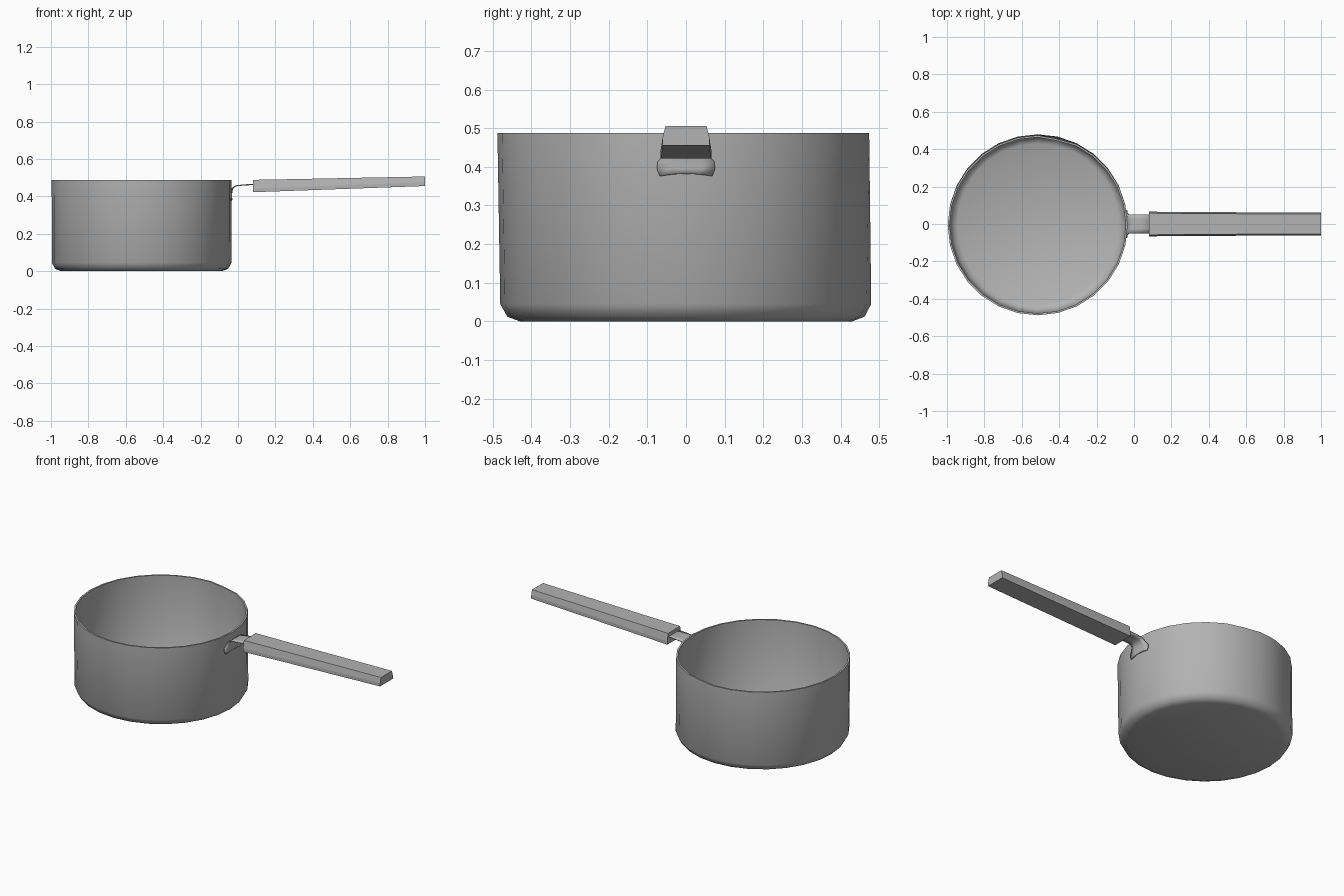
import bpy, bmesh, math
from mathutils import Vector

cube = bpy.data.objects.get("Cube")
if cube:
    bpy.data.objects.remove(cube)

# One brushed steel colour
steel = bpy.data.materials.new("steel grey")
steel.use_nodes = True
colour = (0.45, 0.45, 0.45, 1)
steel.diffuse_color = colour
steel.node_tree.nodes["Principled BSDF"].inputs["Base Color"].default_value = colour


def finish(name, bm, angle=None):
    bmesh.ops.recalc_face_normals(bm, faces=bm.faces)
    mesh = bpy.data.meshes.new(name)
    bm.to_mesh(mesh)
    bm.free()
    mesh.materials.append(steel)
    obj = bpy.data.objects.new(name, mesh)
    bpy.context.collection.objects.link(obj)
    if angle:
        bpy.ops.object.select_all(action="DESELECT")
        obj.select_set(True)
        bpy.context.view_layer.objects.active = obj
        bpy.ops.object.shade_smooth_by_angle(angle=math.radians(angle))
    return obj


def loft(bm, rings, closed=True):
    """Bridge successive rings of points; closed rings also get end caps."""
    loops = [[bm.verts.new(p) for p in ring] for ring in rings]
    count = len(loops[0])
    for a, b in zip(loops, loops[1:]):
        for i in range(count if closed else count - 1):
            j = (i + 1) % count
            bm.faces.new((a[i], a[j], b[j], b[i]))
    if closed:
        bm.faces.new(loops[0])
        bm.faces.new(loops[-1])


# Pan: thin wall around an open bowl, with a rounded base
CENTRE_X, SIDES, HEIGHT = -0.515, 28, 0.487
profile = [(0.43, 0), (0.462, 0.012), (0.48, 0.045), (0.481, HEIGHT),
           (0.471, HEIGHT), (0.469, 0.055), (0.455, 0.028), (0.43, 0.015)]
rings = []
for radius, z in profile:
    ring = []
    for i in range(SIDES):
        a = 2 * math.pi * i / SIDES
        x, y = radius * math.cos(a), radius * math.sin(a)
        y -= 0.007 * z / HEIGHT
        # The rim is slightly flattened at the back right
        if z == HEIGHT:
            cut = math.radians(76)
            over = x * math.cos(cut) + y * math.sin(cut) - (radius - 0.014)
            if over > 0:
                x -= over * math.cos(cut)
                y -= over * math.sin(cut)
        ring.append((CENTRE_X + x, y, z))
    rings.append(ring)
bm = bmesh.new()
loft(bm, rings)
finish("pan", bm, 50)

# Bracket: flared plate on the wall, bending out into a flat strap
bm = bmesh.new()
path = [(-0.033, 0.382, 0.068), (-0.034, 0.395, 0.075), (-0.034, 0.413, 0.073),
        (-0.033, 0.428, 0.06), (-0.027, 0.445, 0.051), (-0.012, 0.456, 0.05),
        (0.03, 0.461, 0.05), (0.1, 0.464, 0.05)]
strips = []
for k, (x, z, half) in enumerate(path):
    strip = []
    for t in (-1, -0.5, 0, 0.5, 1):
        y = t * half
        # The plate follows the curve of the wall
        wrap = 0.481 - math.sqrt(0.481 ** 2 - y ** 2) if k < 5 else 0
        scallop = -0.006 * t * t if k == 0 else 0
        strip.append((x - wrap, y, z + scallop))
    strips.append(strip)
loft(bm, strips, closed=False)
bracket = finish("handle_bracket", bm, 40)
solid = bracket.modifiers.new("thickness", "SOLIDIFY")
solid.thickness = 0.006
solid.offset = 0

# Handle: long bar, tapering and rising towards the tip
bm = bmesh.new()
sections = [(0.08, 0.422, 0.488, 0.066), (0.25, 0.428, 0.491, 0.064),
            (1.0, 0.455, 0.506, 0.061)]
loft(bm, [[(x, -w, low), (x, w, low), (x, w, low + 0.02),
           (x, w - 0.008, high), (x, 0.008 - w, high), (x, -w, low + 0.02)]
          for x, low, high, w in sections])
finish("handle", bm)
